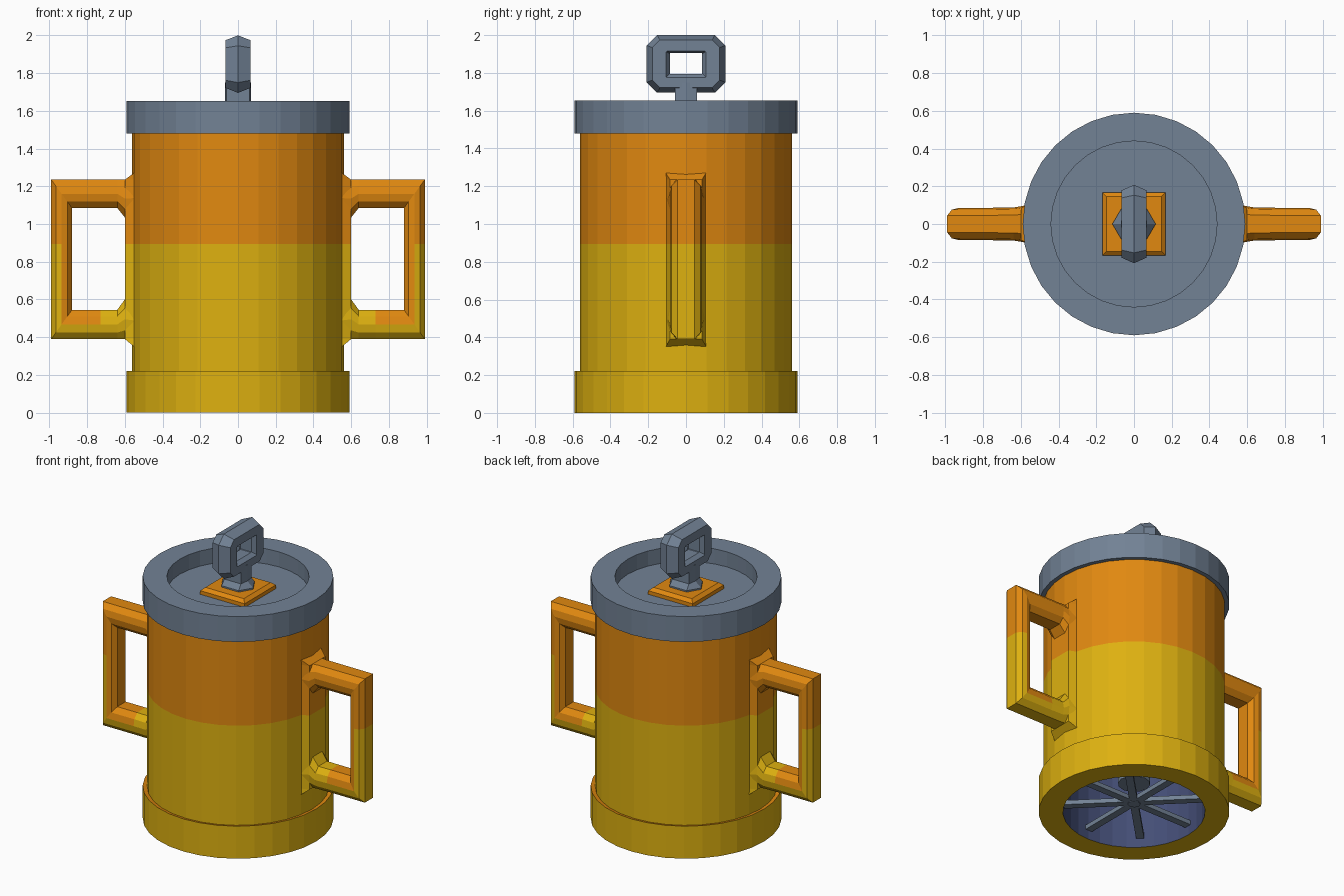
import bpy, bmesh, math
from mathutils import Matrix, Vector

if "Cube" in bpy.data.objects:
    bpy.data.objects.remove(bpy.data.objects["Cube"])


def lin(c):
    return tuple(((v / 255 + 0.055) / 1.055) ** 2.4 for v in c) + (1,)


def mat(name, rgb):
    m = bpy.data.materials.new(name)
    m.diffuse_color = lin(rgb)
    m.use_nodes = True
    m.node_tree.nodes["Principled BSDF"].inputs["Base Color"].default_value = m.diffuse_color
    return m


MATS = [mat("yellow", (222, 177, 16)), mat("orange", (225, 137, 16)),
        mat("steel_grey", (114, 130, 149)), mat("navy", (68, 78, 118))]
YEL, ORA, GREY, NAVY = range(4)


def finish(bm, name):
    bmesh.ops.recalc_face_normals(bm, faces=bm.faces[:])
    me = bpy.data.meshes.new(name)
    bm.to_mesh(me)
    bm.free()
    for m in MATS:
        me.materials.append(m)
    ob = bpy.data.objects.new(name, me)
    bpy.context.collection.objects.link(ob)
    return ob


def lathe(name, profile, colours, sides=32):
    """Revolve a profile that starts and ends on the axis."""
    bm = bmesh.new()
    rings = []
    for r, z in profile:
        if r == 0:
            rings.append([bm.verts.new((0, 0, z))] * sides)
        else:
            rings.append([bm.verts.new((r * math.cos(math.tau * i / sides),
                                        r * math.sin(math.tau * i / sides), z))
                          for i in range(sides)])
    for a, b, col in zip(rings, rings[1:], colours):
        for i in range(sides):
            j = (i + 1) % sides
            vs = list(dict.fromkeys((a[i], a[j], b[j], b[i])))
            bm.faces.new(vs).material_index = col
    return finish(bm, name)


def loft(name, loops, colour, closed=False):
    """Skin equal-sized point loops; colour is called with (segment, side)."""
    bm = bmesh.new()
    vs = [[bm.verts.new(p) for p in lp] for lp in loops]
    n, k = len(loops), len(loops[0])
    for s in range(n if closed else n - 1):
        a, b = vs[s], vs[(s + 1) % n]
        for i in range(k):
            j = (i + 1) % k
            bm.faces.new((a[i], a[j], b[j], b[i])).material_index = colour(s, i)
    if not closed:
        bm.faces.new(vs[0]).material_index = colour(0, 0)
        bm.faces.new(vs[-1]).material_index = colour(n - 2, 0)
    return finish(bm, name)


def rect(hx, hy, z):
    return [(-hx, -hy, z), (hx, -hy, z), (hx, hy, z), (-hx, hy, z)]


# Drum body with foot band, ledge and hollow underside
lathe("drum_body",
      [(0, .5), (.44, .5), (.44, 0), (.59, 0), (.59, .222), (.562, .215),
       (.562, .895), (.562, 1.52), (0, 1.52)],
      [NAVY, NAVY, YEL, YEL, ORA, YEL, ORA, ORA])

# Lid with a recessed top
lathe("lid", [(0, 1.48), (.59, 1.48), (.59, 1.653), (.44, 1.653), (.44, 1.55), (0, 1.55)],
      [GREY] * 5)

# Underside grille: eight spokes, hub and core
bm = bmesh.new()
for i in range(8):
    m = (Matrix.Rotation(i * math.pi / 4, 4, 'Z') @ Matrix.Translation((.23, 0, .075))
         @ Matrix.Diagonal((.41, .05, .03, 1)))
    bmesh.ops.create_cube(bm, size=1, matrix=m)
for f in bm.faces:
    f.material_index = GREY
finish(bm, "grille_spokes")
lathe("grille_hub", [(0, .055), (.04, .055), (.04, .1), (0, .1)], [GREY] * 3, 8)
lathe("inner_core", [(0, .2), (.1, .2), (.1, .51), (0, .51)], [GREY] * 3, 12)

# Handles: section runs from the outer edge to the inner edge of each station
SECTION = [(0, .045), (.22, .076), (.5, .084), (.78, .076), (1, .045),
           (1, -.045), (.78, -.076), (.5, -.084), (.22, -.076), (0, -.045)]
half = [((.54, .345), (.54, .63), 1.25), ((.60, .39), (.60, .60), 1.12),
        ((.64, .39), (.64, .545), 1.04), ((.73, .39), (.73, .545), 1),
        ((.99, .39), (.88, .545), 1), ((.99, .895), (.88, .895), 1),
        ((.99, 1.235), (.88, 1.085), 1), ((.64, 1.235), (.64, 1.085), 1.04),
        ((.60, 1.235), (.60, 1.035), 1.12), ((.54, 1.275), (.54, 1.0), 1.25)]


def handle_colour(seg, side):
    if seg >= 5 or (seg >= 3 and 2 <= side <= 6):
        return ORA
    return YEL


for tag, sx in (("right", 1), ("left", -1)):
    loops = []
    for o, n, w in half:
        o, n = Vector(o), Vector(n)
        loops.append([(sx * o.lerp(n, u).x, y * w, o.lerp(n, u).y) for u, y in SECTION])
    loft("handle_" + tag, loops, handle_colour)
    # Mounting pad between the handle roots, flaring into the drum
    pad = [(.345, .545, .11), (.39, .60, .085), (.895, .60, .085),
           (1.235, .60, .085), (1.275, .545, .11)]
    loft("handle_pad_" + tag,
         [[(sx * .53, -.11, z), (sx * x, -w, z), (sx * x, w, z), (sx * .53, .11, z)]
          for z, x, w in pad],
         lambda s, i: ORA if s >= 2 else YEL)

# Orange key plate with bevelled rim
loft("key_plate", [rect(.168, .168, 1.54), rect(.168, .168, 1.575), rect(.145, .145, 1.595)],
     lambda s, i: ORA)

# Key stem: flared hexagonal foot and shaft
hexa = lambda hx, hy, tx, z: [(hx, 0, z), (tx, hy, z), (-tx, hy, z),
                              (-hx, 0, z), (-tx, -hy, z), (tx, -hy, z)]
loft("key_stem", [hexa(.115, .085, .065, 1.58), hexa(.115, .085, .065, 1.605),
                  hexa(.07, .058, .062, 1.64), hexa(.07, .058, .062, 1.75)],
     lambda s, i: GREY)


# Key bow: chamfered loop with a ridged outer edge
def octo(x, hy, z0, z1, c):
    return [(x, -hy, z0 + c), (x, -hy + c, z0), (x, hy - c, z0), (x, hy, z0 + c),
            (x, hy, z1 - c), (x, hy - c, z1), (x, -hy + c, z1), (x, -hy, z1 - c)]


loft("key_bow",
     [octo(0, .208, 1.695, 2.0, .055), octo(.067, .178, 1.722, 1.974, .04),
      octo(.067, .105, 1.775, 1.915, .004), octo(.04, .086, 1.795, 1.905, .003),
      octo(-.04, .086, 1.795, 1.905, .003), octo(-.067, .105, 1.775, 1.915, .004),
      octo(-.067, .178, 1.722, 1.974, .04)],
     lambda s, i: GREY, closed=True)
